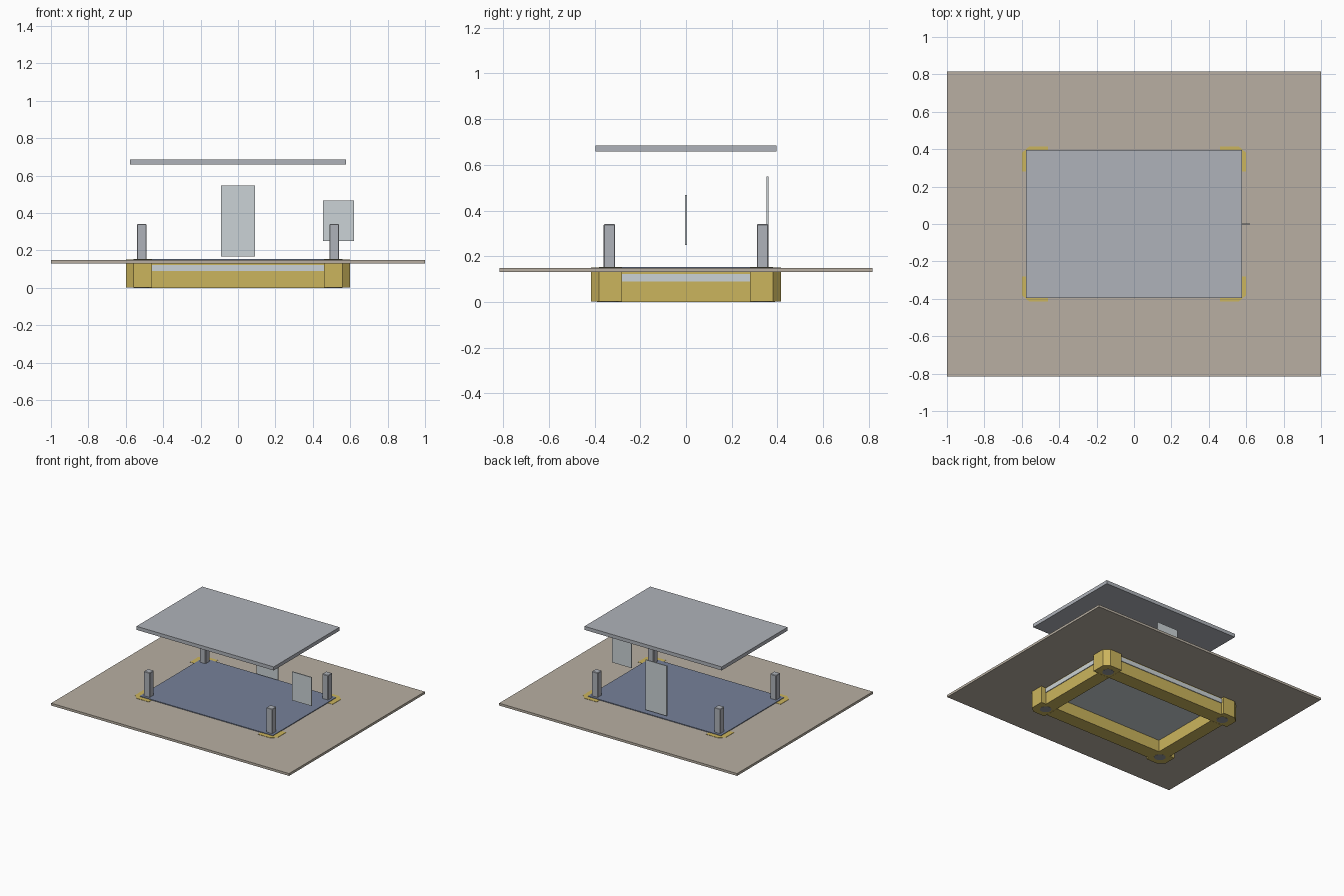
import bpy, bmesh

if "Cube" in bpy.data.objects:
    bpy.data.objects.remove(bpy.data.objects["Cube"])


def material(name, rgb):
    m = bpy.data.materials.new(name)
    m.diffuse_color = (*rgb, 1)
    m.use_nodes = True
    m.node_tree.nodes["Principled BSDF"].inputs["Base Color"].default_value = m.diffuse_color
    return m


BRASS = material("brass", (0.60, 0.46, 0.11))
TAN = material("tan", (0.48, 0.43, 0.36))
NAVY = material("navy", (0.18, 0.22, 0.32))
STEEL = material("steel", (0.43, 0.45, 0.49))
GLASS = material("pale_grey", (0.60, 0.65, 0.67))
DARK = material("dark_grey", (0.30, 0.31, 0.33))


def finish(name, bm, mat):
    bmesh.ops.recalc_face_normals(bm, faces=bm.faces)
    mesh = bpy.data.meshes.new(name)
    bm.to_mesh(mesh)
    bm.free()
    mesh.materials.append(mat)
    ob = bpy.data.objects.new(name, mesh)
    bpy.context.collection.objects.link(ob)
    return ob


def prism(name, pts, z0, z1, mat):
    bm = bmesh.new()
    face = bm.faces.new([bm.verts.new((x, y, z0)) for x, y in pts])
    ext = bmesh.ops.extrude_face_region(bm, geom=[face], use_keep_orig=True)
    top = [v for v in ext["geom"] if isinstance(v, bmesh.types.BMVert)]
    bmesh.ops.translate(bm, verts=top, vec=(0, 0, z1 - z0))
    return finish(name, bm, mat)


def box(name, x0, x1, y0, y1, z0, z1, mat):
    return prism(name, [(x0, y0), (x1, y0), (x1, y1), (x0, y1)], z0, z1, mat)


# Wide ground plate
box("ground_plate", -1, 1, -0.815, 0.815, 0.13, 0.148, TAN)

# Base frame: four beams around an open underside
for s, side in ((-1, "front"), (1, "back")):
    y0, y1 = sorted((s * 0.28, s * 0.39))
    box(f"{side}_beam", -0.46, 0.46, y0, y1, 0, 0.14, BRASS)
for s, side in ((-1, "left"), (1, "right")):
    x0, x1 = sorted((s * 0.46, s * 0.56))
    box(f"{side}_beam", x0, x1, -0.28, 0.28, 0, 0.14, BRASS)

# Inner tray whose edges show as pale strips on the beams
box("inner_tray", -0.565, 0.565, -0.395, 0.395, 0.09, 0.122, GLASS)

# Dark blue floor
box("floor", -0.56, 0.56, -0.38, 0.38, 0.1485, 0.154, NAVY)

# Chamfered corner blocks, foot discs and posts at each corner
corner = [(0.46, 0.28), (0.60, 0.28), (0.60, 0.38), (0.56, 0.415), (0.46, 0.415)]
for sx, lr in ((-1, "left"), (1, "right")):
    for sy, fb in ((-1, "front"), (1, "back")):
        tag = f"{fb}_{lr}"
        prism(f"{tag}_corner_block", [(sx * x, sy * y) for x, y in corner],
              0.001, 0.15, BRASS)
        cx, cy = sx * 0.515, sy * 0.335
        bm = bmesh.new()
        bmesh.ops.create_cone(bm, cap_ends=True, segments=24, radius1=0.04,
                              radius2=0.04, depth=0.01)
        bmesh.ops.translate(bm, verts=bm.verts, vec=(cx, cy, 0.005))
        finish(f"{tag}_foot", bm, DARK)
        post = box(f"{tag}_post", cx - 0.025, cx + 0.025, cy - 0.025,
                   cy + 0.025, 0.15, 0.34, STEEL)
        bev = post.modifiers.new("edge_bevel", "BEVEL")
        bev.width = 0.003
        bev.segments = 1

# Door panel at the back and window panel at the right
box("back_panel", -0.09, 0.09, 0.352, 0.36, 0.168, 0.548, GLASS)
box("side_panel", 0.455, 0.62, -0.004, 0.004, 0.25, 0.467, GLASS)

# Floating roof slab
box("roof", -0.577, 0.577, -0.395, 0.395, 0.658, 0.685, STEEL)
